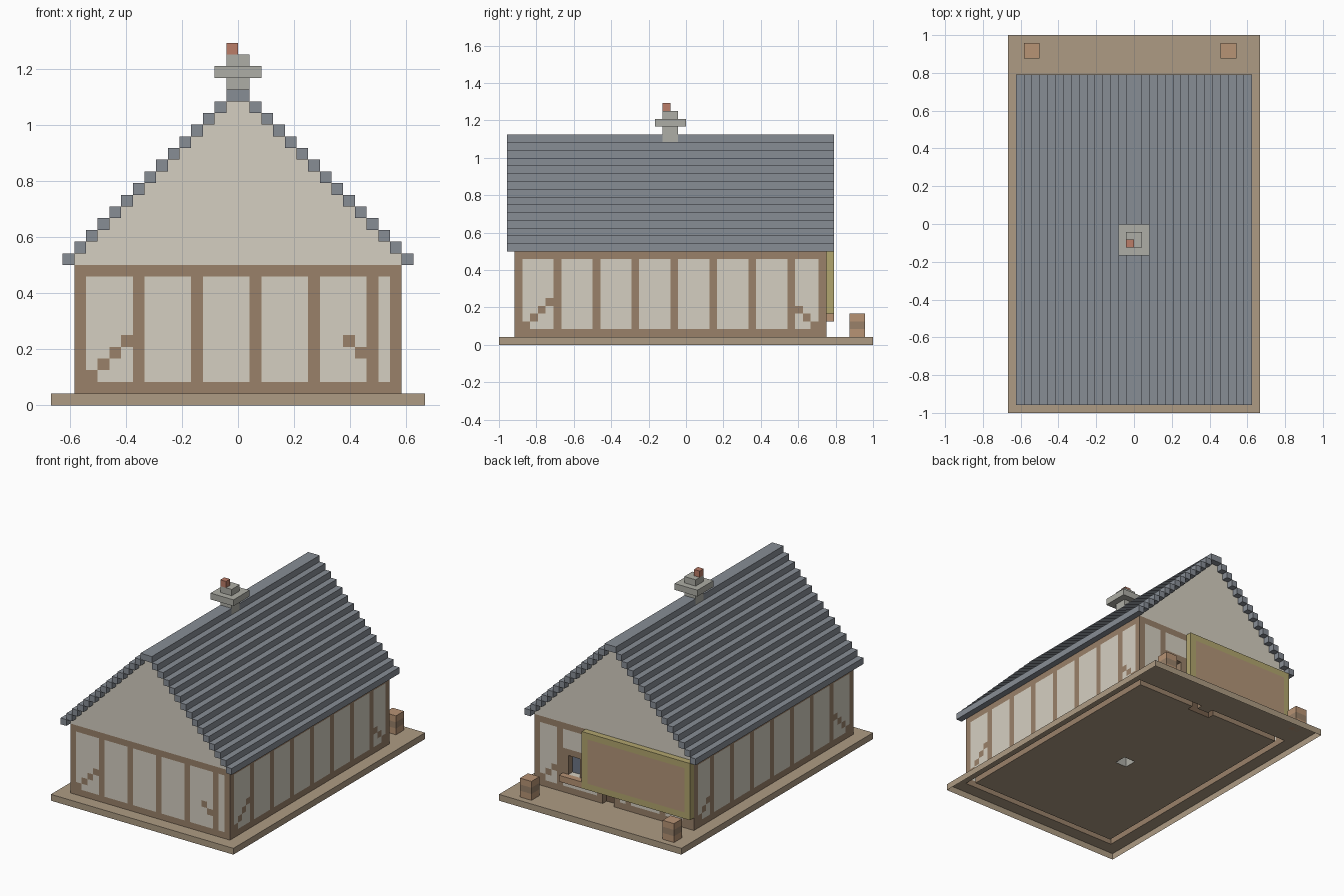
import bpy, bmesh
from mathutils import Vector

if "Cube" in bpy.data.objects:
    bpy.data.objects.remove(bpy.data.objects["Cube"])

V = 1 / 24          # one block; all sizes below are in blocks


def material(name, rgb):
    m = bpy.data.materials.new(name)
    m.diffuse_color = [(c / 255) ** 2.2 for c in rgb] + [1]
    m.use_nodes = True
    m.node_tree.nodes["Principled BSDF"].inputs["Base Color"].default_value = m.diffuse_color
    return m


TIMBER = material("timber", (152, 128, 105))
PLASTER = material("plaster", (212, 206, 192))
BASE = material("base_wood", (172, 154, 130))
SLATE = material("slate", (134, 140, 148))
STONE = material("stone", (172, 172, 164))
CLAY = material("clay", (186, 124, 104))
GOLD = material("sign_trim", (176, 164, 110))
PANEL = material("sign_panel", (178, 148, 120))
CRATE = material("crate_wood", (182, 146, 116))
GLASS = material("glass", (108, 118, 132))
DARK = material("door_wood", (116, 94, 76))


def flip(boxes):
    return [(-b[1], -b[0]) + tuple(b[2:]) for b in boxes]


def fill(grid, part, boxes):
    """Mark the blocks in boxes (x0, x1, y0, y1, z0, z1) as a part; None carves."""
    for x0, x1, y0, y1, z0, z1 in boxes:
        for x in range(x0, x1):
            for y in range(y0, y1):
                for z in range(z0, z1):
                    if part:
                        grid[x, y, z] = part
                    else:
                        grid.pop((x, y, z), None)


def build(grid, mats):
    """Make one object per part, keeping only block sides open to the air."""
    meshes = {p: bmesh.new() for p in mats}
    verts = {p: {} for p in mats}
    for cell, part in grid.items():
        bm, known = meshes[part], verts[part]
        for axis in range(3):
            for side in (0, 1):
                step = [0, 0, 0]
                step[axis] = 2 * side - 1
                near = tuple(c + s for c, s in zip(cell, step))
                if near in grid or near[2] < 0:     # underside stays open
                    continue
                u, w = (axis + 1) % 3, (axis + 2) % 3
                loop = []
                for a, b in ((0, 0), (1, 0), (1, 1), (0, 1)):
                    p = list(cell)
                    p[axis] += side
                    p[u] += a
                    p[w] += b
                    p = tuple(p)
                    if p not in known:
                        known[p] = bm.verts.new(Vector(p) * V)
                    loop.append(known[p])
                bm.faces.new(loop if side else loop[::-1])
    for part, bm in meshes.items():
        bmesh.ops.dissolve_limit(bm, angle_limit=0.01, verts=bm.verts[:], edges=bm.edges[:])
        bmesh.ops.triangulate(bm, faces=[f for f in bm.faces if len(f.verts) > 4])
        me = bpy.data.meshes.new(part)
        bm.to_mesh(me)
        bm.free()
        me.materials.append(mats[part])
        bpy.context.collection.objects.link(bpy.data.objects.new(part, me))


house = {}

# Base slab
fill(house, "base_slab", [(-16, 16, -24, 24, 0, 1)])

# Plaster walls and stepped gables, one block thick
side = [(13, 14, -22, 18, 1, 12)]
ends = [(-14, 14, y, y + 1, 1, 12) for y in (-22, 17)]
fill(house, "plaster_walls", side + flip(side) + ends)
fill(house, "gables", [(k - 14, 14 - k, y, y + 1, 12 + k, 13 + k)
                       for k in range(14) for y in (-22, 17)])

# Timber sills, top beams and posts
front = [(x, x + 1, -22, -21, 1, 12) for x in (-14, -9, -4, 1, 6, 11, 13)]
back = [(x, x + 1, 17, 18, 1, 12) for x in (-14, -9, -3, 2, 9, 13)]
sides = [(13, 14, y, y + 1, 1, 12) for y in (-22, -17, -12, -7, -2, 3, 8, 13, 17)]
for z in (1, 11):
    sides.append((13, 14, -22, 18, z, z + 1))
    front.append((-14, 14, -22, -21, z, z + 1))
    back.append((-14, 14, 17, 18, z, z + 1))
fill(house, "timber_frame", front + back + sides + flip(sides))

# Stepped corner braces
braces = [(-13 + i, -12 + i, y, y + 1, 2 + i, 3 + i) for i in range(4) for y in (-22, 17)]
braces += [(9 + i, 10 + i, -22, -21, 5 - i, 6 - i) for i in range(2)]
braces += [(10 + i, 11 + i, 17, 18, 4 - i, 5 - i) for i in range(3)]
side = [(13, 14, -21 + i, -20 + i, 2 + i, 3 + i) for i in range(4)]
side += [(13, 14, 14 + i, 15 + i, 4 - i, 5 - i) for i in range(3)]
fill(house, "timber_frame", braces + side + flip(side))

# Recessed door
fill(house, "timber_frame", [(-1, 3, 17, 18, 1, 9)])
fill(house, None, [(0, 2, 17, 18, 1, 8)])
fill(house, "door", [(-1, 3, 16, 17, 1, 9)])

# Recessed windows with surrounds and planters
for x in (5, -8):
    fill(house, "timber_frame", [(x, x + 4, 17, 18, 4, 8)])
    fill(house, None, [(x + 1, x + 3, 17, 18, 4, 7)])
    fill(house, "window_glass", [(x + 1, x + 3, 16, 17, 4, 7)])
    fill(house, "planters", [(x, x + 4, 18, 19, 3, 4)])

# Stepped roof courses and ridge
courses = [(14 - k, 15 - k, -23, 19, 12 + k, 13 + k) for k in range(14)]
fill(house, "roof", courses + flip(courses) + [(-1, 1, -23, 19, 26, 27)])

# Chimney rising from the floor, with collar and clay pot
fill(house, "chimney", [(-1, 1, -3, -1, 1, 30), (-2, 2, -4, 0, 28, 29)])
fill(house, "chimney_pot", [(-1, 0, -3, -2, 30, 31)])

# Sign board, left blank
fill(house, "sign_trim", [(-14, 5, 18, 19, 3, 12)])
fill(house, "sign_panel", [(-13, 4, 18, 19, 4, 11)])

build(house, {
    "base_slab": BASE, "plaster_walls": PLASTER, "gables": PLASTER,
    "timber_frame": TIMBER, "door": DARK, "window_glass": GLASS,
    "planters": CRATE, "roof": SLATE, "chimney": STONE, "chimney_pot": CLAY,
    "sign_trim": GOLD, "sign_panel": PANEL})

# Porch crates with a dark band, standing on the slab
crates = {}
for x in (11, -14):
    fill(crates, "porch_crates", [(x, x + 2, 21, 23, 1, 4)])
    fill(crates, "crate_bands", [(x, x + 2, 21, 23, 2, 3)])
build(crates, {"porch_crates": CRATE, "crate_bands": TIMBER})
